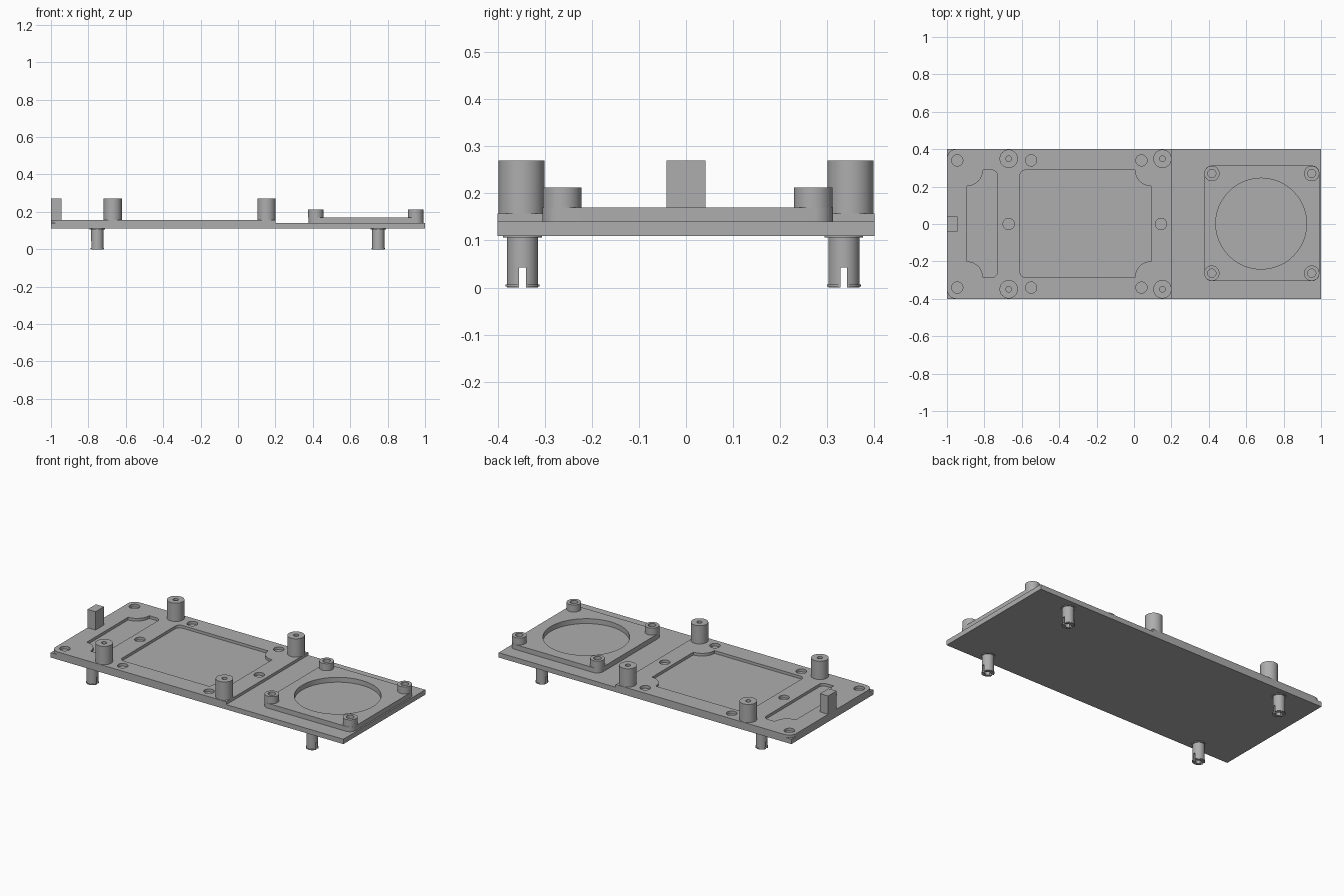
import bpy
import bmesh
from math import pi, cos, sin, asin

if "Cube" in bpy.data.objects:
    bpy.data.objects.remove(bpy.data.objects["Cube"], do_unlink=True)

grey = bpy.data.materials.new("plain grey")
grey.use_nodes = True
grey.diffuse_color = (0.42, 0.42, 0.42, 1)
grey.node_tree.nodes["Principled BSDF"].inputs["Base Color"].default_value = (0.42, 0.42, 0.42, 1)


def arc(x, y, r, start, end, steps=12):
    angles = [start + (end - start) * i / steps for i in range(steps + 1)]
    return [(x + r * cos(a), y + r * sin(a)) for a in angles]


def circle(x, y, r):
    return arc(x, y, r, 0, 2 * pi, 48)[:-1]


def panel(x0, x1, y0, y1, left=0, right=0):
    """Rectangle outline; positive corner radii round, negative ones bite inward."""
    pts = []
    corners = [(x1, y1, -1, -1, right), (x0, y1, 1, -1, left),
               (x0, y0, 1, 1, left), (x1, y0, -1, 1, right)]
    for i, (x, y, sx, sy, r) in enumerate(corners):
        a = i * pi / 2
        if r > 0:
            pts += arc(x + sx * r, y + sy * r, r, a, a + pi / 2)
        elif r < 0:
            pts += arc(x, y, -r, a + 3 * pi / 2, a + pi)
        else:
            pts.append((x, y))
    return pts


def extrude(name, z0, z1, *outlines):
    """Solid from filled outlines; nested outlines become holes."""
    curve = bpy.data.curves.new(name, 'CURVE')
    curve.dimensions = '2D'
    curve.fill_mode = 'BOTH'
    curve.extrude = (z1 - z0) / 2
    for pts in outlines:
        spline = curve.splines.new('POLY')
        spline.points.add(len(pts) - 1)
        for p, (x, y) in zip(spline.points, pts):
            p.co = (x, y, 0, 1)
        spline.use_cyclic_u = True
    temp = bpy.data.objects.new(name + "_outline", curve)
    bpy.context.collection.objects.link(temp)
    graph = bpy.context.evaluated_depsgraph_get()
    mesh = bpy.data.meshes.new_from_object(temp.evaluated_get(graph))
    bpy.data.objects.remove(temp, do_unlink=True)
    bm = bmesh.new()
    bm.from_mesh(mesh)
    bmesh.ops.remove_doubles(bm, verts=bm.verts, dist=0.00005)
    bmesh.ops.translate(bm, verts=bm.verts, vec=(0, 0, (z0 + z1) / 2))
    bmesh.ops.recalc_face_normals(bm, faces=bm.faces)
    bm.to_mesh(mesh)
    bm.free()
    mesh.materials.clear()
    mesh.materials.append(grey)
    obj = bpy.data.objects.new(name, mesh)
    bpy.context.collection.objects.link(obj)
    bpy.ops.object.select_all(action='DESELECT')
    obj.select_set(True)
    bpy.context.view_layer.objects.active = obj
    bpy.ops.object.shade_smooth_by_angle()
    return obj


# Base slab
BASE, TOP, DECK, MOUNT = 0.11, 0.14, 0.157, 0.17
extrude("base_slab", BASE, TOP, panel(-1, 1, -0.4, 0.4))

# Raised deck with two recesses and screw holes
holes = [circle(x, s * 0.34, 0.03) for x in (-0.945, -0.55, 0.04) for s in (-1, 1)]
holes += [circle(x, 0, 0.03) for x in (-0.67, 0.145)]
extrude("raised_deck", TOP, DECK,
        panel(-1, 0.2, -0.4, 0.4, left=0.05),
        panel(-0.61, 0.09, -0.285, 0.288, left=0.03, right=-0.085),
        panel(-0.893, -0.73, -0.285, 0.288, left=-0.085, right=0.03), *holes)

# Tall posts and end block
for x in (-0.67, 0.152):
    for y in (-0.349, 0.349):
        extrude("tall_post", DECK, 0.27, circle(x, y, 0.049), circle(x, y, 0.015))
extrude("end_block", DECK, 0.27, panel(-1, -0.945, -0.041, 0.041))

# Square mount with round opening and corner bosses
extrude("square_mount", TOP, MOUNT,
        panel(0.376, 0.991, -0.305, 0.312, left=0.04, right=0.04),
        circle(0.68, 0.002, 0.243))
for x in (0.416, 0.95):
    for y in (-0.263, 0.27):
        extrude("corner_boss", MOUNT, 0.213, circle(x, y, 0.041), circle(x, y, 0.022))


# Split snap-in legs
def half_ring(x, y, outer, inner, side, slot=0.007):
    a, b = asin(slot / outer), asin(slot / inner)
    pts = arc(0, 0, outer, a, pi - a, 24) + arc(0, 0, inner, pi - b, b, 24)
    return [(x + px, y + side * py) for px, py in pts]


for x in (-0.752, 0.75):
    for y in (-0.347, 0.335):
        bore = circle(x, y, 0.017)
        extrude("leg_collar", 0.106, BASE, circle(x, y, 0.041), bore)
        extrude("leg_tube", 0.043, 0.106, circle(x, y, 0.033), bore)
        for side in (-1, 1):
            extrude("leg_prong", 0.007, 0.043, half_ring(x, y, 0.033, 0.017, side))
            extrude("leg_lip", 0.002, 0.007, half_ring(x, y, 0.036, 0.017, side))
            extrude("leg_tip", 0, 0.002, half_ring(x, y, 0.033, 0.017, side))
